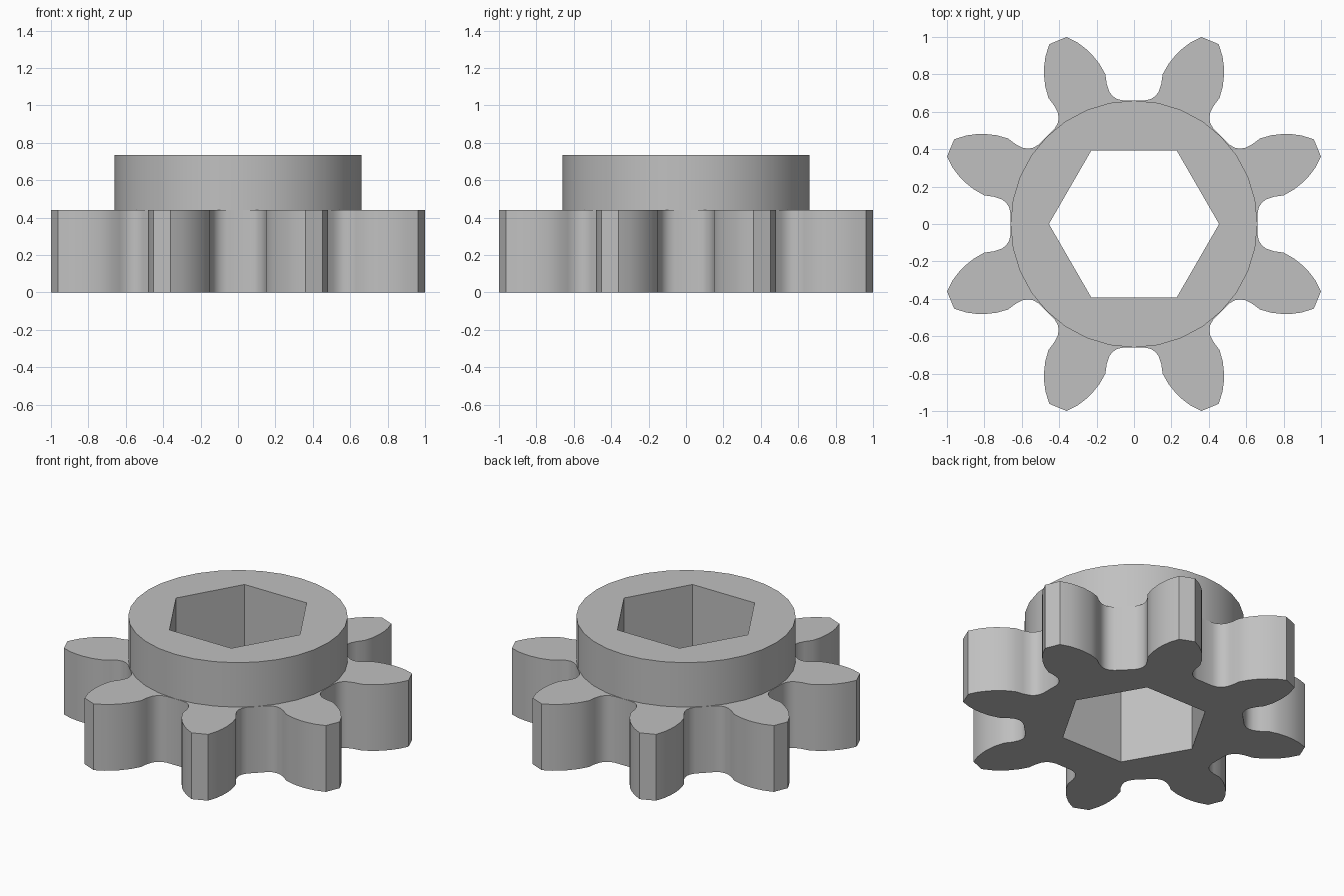
import bpy
import bmesh
from math import cos, sin, radians, tau
from mathutils import Matrix, Vector

cube = bpy.data.objects.get("Cube")
if cube:
    bpy.data.objects.remove(cube, do_unlink=True)

GEAR_TOP = 0.44
HUB_TOP = 0.735
TEETH = 8

grey = bpy.data.materials.new("light grey")
grey.use_nodes = True
colour = (0.53, 0.53, 0.53, 1)
grey.diffuse_color = colour
grey.node_tree.nodes["Principled BSDF"].inputs["Base Color"].default_value = colour


def polygon(radius, sides):
    return [Vector((radius * cos(tau * i / sides), radius * sin(tau * i / sides)))
            for i in range(sides)]


def gear_outline():
    # Half of one gap, from the root centre to the tooth tip
    half = [Vector(p) for p in (
        (0, 0.661), (0.06, 0.661), (0.09, 0.668), (0.115, 0.684), (0.133, 0.709),
        (0.146, 0.75), (0.153, 0.8), (0.184, 0.855), (0.225, 0.906),
        (0.258, 0.937), (0.30, 0.969), (0.36, 1.0))]
    mirrored = [Vector((-p.x, p.y)) for p in half[:0:-1]]
    gap = mirrored + half
    # Repeat the gap clockwise around the wheel
    return [Matrix.Rotation(-tau * k / TEETH, 2) @ p
            for k in range(TEETH) for p in gap]


def pierced_prism(name, outer, hole, bottom, top):
    bm = bmesh.new()
    edges = []
    for loop in (outer, hole):
        verts = [bm.verts.new((p.x, p.y, bottom)) for p in loop]
        edges += [bm.edges.new((a, b)) for a, b in zip(verts, verts[1:] + verts[:1])]
    bmesh.ops.triangle_fill(bm, edges=edges, use_beauty=True)
    raised = bmesh.ops.extrude_face_region(bm, geom=bm.faces[:], use_keep_orig=True)
    moved = [g for g in raised["geom"] if isinstance(g, bmesh.types.BMVert)]
    bmesh.ops.translate(bm, verts=moved, vec=(0, 0, top - bottom))
    bmesh.ops.recalc_face_normals(bm, faces=bm.faces[:])
    mesh = bpy.data.meshes.new(name)
    bm.to_mesh(mesh)
    bm.free()
    mesh.materials.append(grey)
    obj = bpy.data.objects.new(name, mesh)
    bpy.context.collection.objects.link(obj)
    bpy.ops.object.select_all(action='DESELECT')
    obj.select_set(True)
    bpy.context.view_layer.objects.active = obj
    bpy.ops.object.shade_smooth_by_angle(angle=radians(35))
    return obj


hex_bore = polygon(0.455, 6)

# Toothed wheel
pierced_prism("toothed_wheel", gear_outline(), hex_bore, 0, GEAR_TOP)

# Raised round hub
pierced_prism("hub", polygon(0.66, 32), hex_bore, GEAR_TOP, HUB_TOP)
